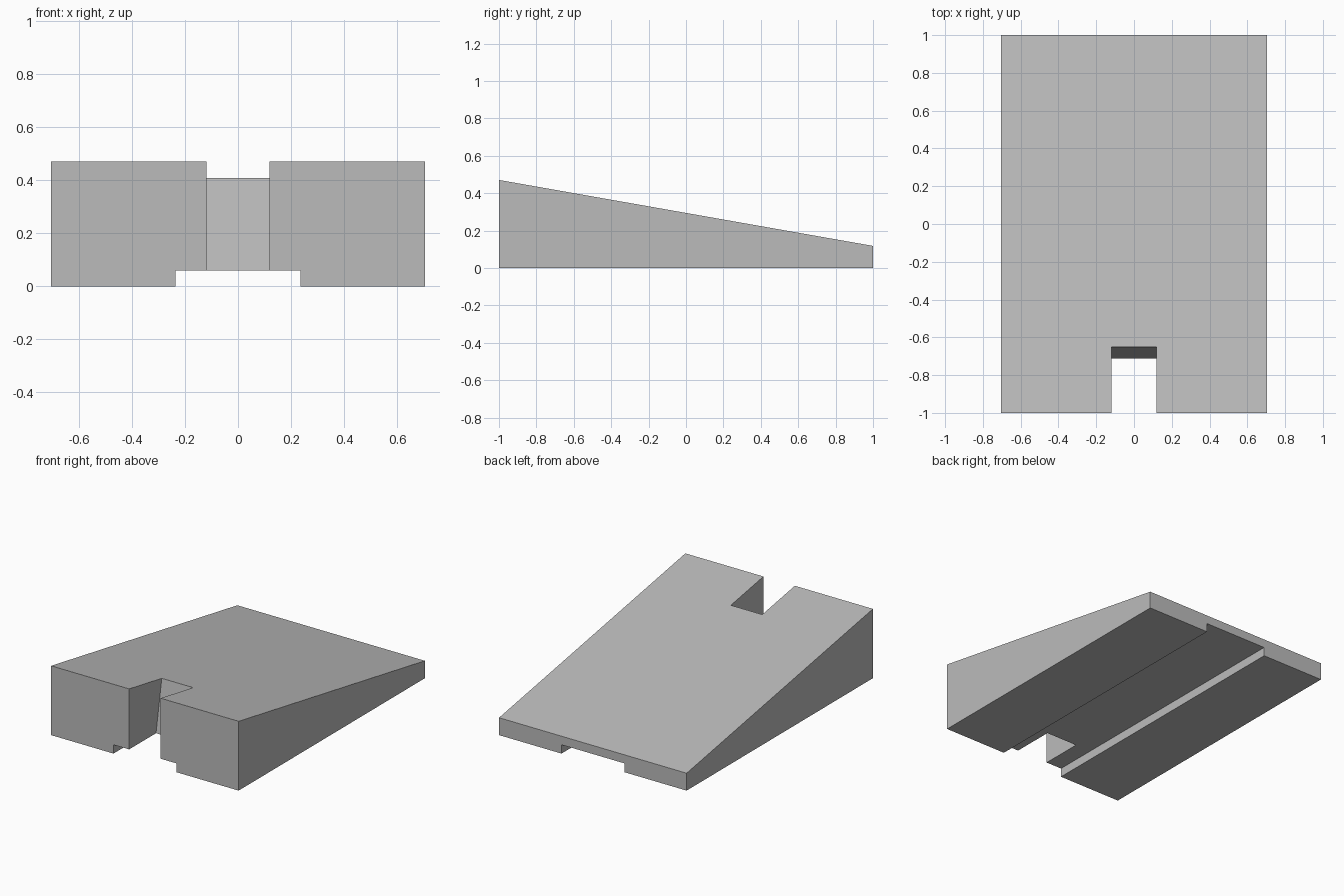
import bpy
import math

cube = bpy.data.objects.get("Cube")
if cube:
    bpy.data.objects.remove(cube, do_unlink=True)

SLOPE = math.tan(math.radians(10))
HALF_WIDTH = 0.705
FRONT_HEIGHT = 0.471
SLOT_HALF, SLOT_END = 0.118, -0.65
CHANNEL_HALF, CHANNEL_TOP = 0.236, 0.06

grey = bpy.data.materials.new("plain grey")
grey.use_nodes = True
colour = (0.5, 0.5, 0.5, 1)
grey.diffuse_color = colour
grey.node_tree.nodes["Principled BSDF"].inputs["Base Color"].default_value = colour


def extrude_side_profile(name, profile, half_width):
    """Solid made from a (y, z) outline swept across x."""
    n = len(profile)
    verts = [(x, y, z) for x in (-half_width, half_width) for y, z in profile]
    faces = [tuple(reversed(range(n))), tuple(range(n, 2 * n))]
    faces += [(i, (i + 1) % n, n + (i + 1) % n, n + i) for i in range(n)]
    mesh = bpy.data.meshes.new(name)
    mesh.from_pydata(verts, [], faces)
    mesh.materials.append(grey)
    obj = bpy.data.objects.new(name, mesh)
    bpy.context.collection.objects.link(obj)
    return obj


def cut(target, cutter):
    cutter.hide_render = True
    mod = target.modifiers.new(cutter.name, "BOOLEAN")
    mod.operation, mod.solver, mod.object = "DIFFERENCE", "EXACT", cutter
    bpy.context.view_layer.objects.active = target
    bpy.ops.object.modifier_apply(modifier=mod.name)
    bpy.data.objects.remove(cutter, do_unlink=True)


# Sloped wedge body
wedge = extrude_side_profile("wedge_body", [
    (-1, 0), (1, 0), (1, FRONT_HEIGHT - 2 * SLOPE), (-1, FRONT_HEIGHT)], HALF_WIDTH)

# Channel along the underside
cut(wedge, extrude_side_profile("channel_cutter", [
    (-1.2, -0.2), (1.2, -0.2), (1.2, CHANNEL_TOP), (-1.2, CHANNEL_TOP)], CHANNEL_HALF))

# Front slot, its end wall square to the slope
slot_top = FRONT_HEIGHT - (SLOT_END + 1) * SLOPE


def wall_y(z):
    return SLOT_END + (z - slot_top) * SLOPE


cut(wedge, extrude_side_profile("slot_cutter", [
    (-1.2, -0.2), (wall_y(-0.2), -0.2), (wall_y(0.7), 0.7), (-1.2, 0.7)], SLOT_HALF))
